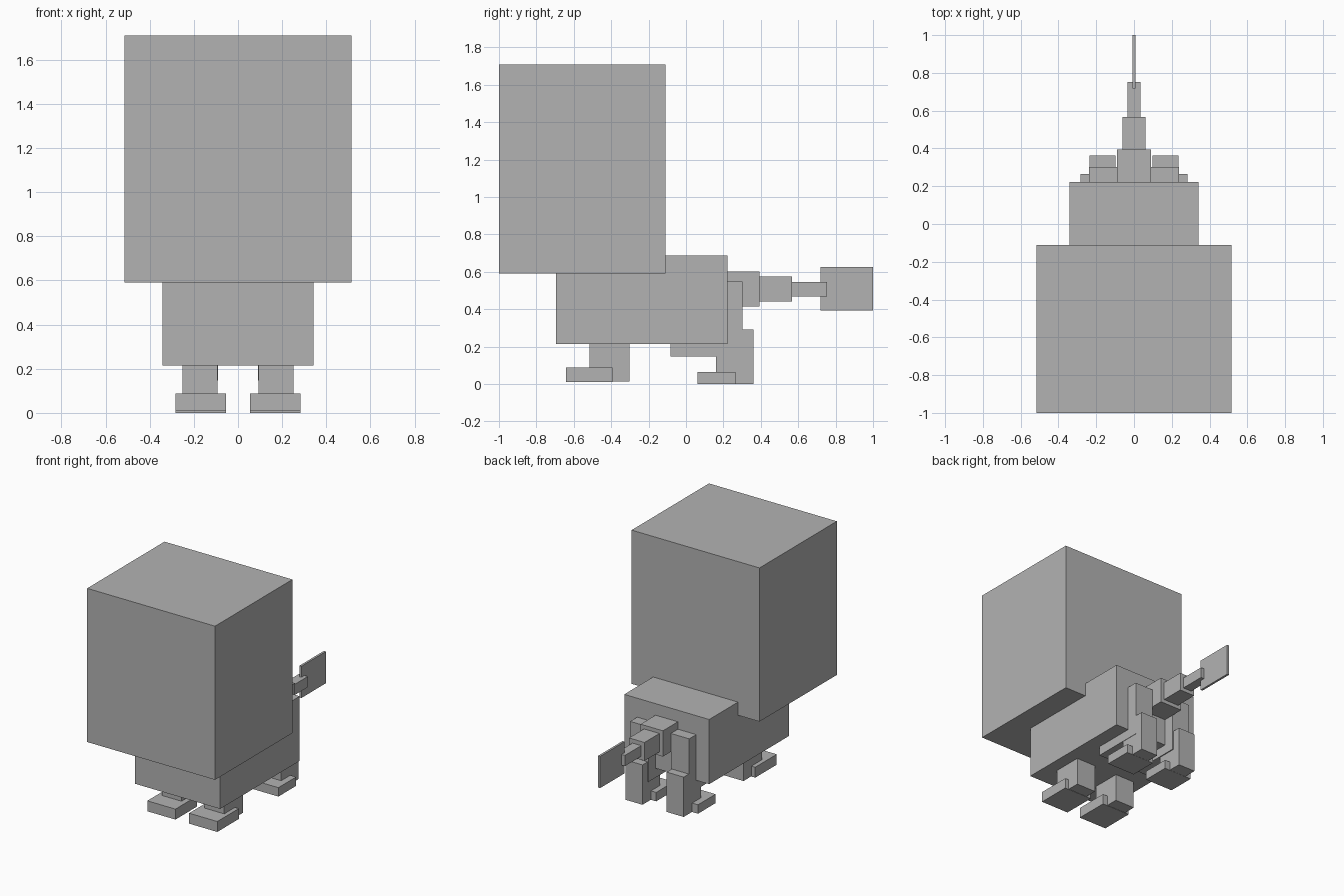
import bpy

default = bpy.data.objects.get("Cube")
if default:
    bpy.data.objects.remove(default, do_unlink=True)

# Single flat grey
GREY = (0.45, 0.45, 0.45, 1.0)
grey = bpy.data.materials.new("plain grey")
grey.use_nodes = True
grey.diffuse_color = GREY
bsdf = next(n for n in grey.node_tree.nodes if n.type == 'BSDF_PRINCIPLED')
bsdf.inputs["Base Color"].default_value = GREY


def box(name, xs, ys, zs):
    """Axis-aligned block spanning the given ranges."""
    spans = (xs, ys, zs)
    centre = [(a + b) / 2 for a, b in spans]
    bpy.ops.mesh.primitive_cube_add(size=1, location=centre)
    obj = bpy.context.object
    obj.name = obj.data.name = name
    obj.scale = [b - a for a, b in spans]
    bpy.ops.object.transform_apply(location=False, rotation=False, scale=True)
    obj.data.materials.append(grey)
    return obj


def centred(name, half_width, ys, zs):
    return box(name, (-half_width, half_width), ys, zs)


def pair(name, xs, ys, zs):
    """Left block and its mirror image on the right."""
    box("left_" + name, xs, ys, zs)
    box("right_" + name, (-xs[1], -xs[0]), ys, zs)


# Head and body
centred("head", 0.515, (-1.0, -0.11), (0.59, 1.709))
centred("body", 0.342, (-0.694, 0.222), (0.215, 0.686))

# Tapering tail with a thin upright fin
centred("tail_base", 0.09, (0.20, 0.394), (0.414, 0.602))
centred("tail_middle", 0.062, (0.38, 0.566), (0.441, 0.575))
centred("tail_end", 0.035, (0.55, 0.753), (0.467, 0.545))
centred("tail_fin", 0.008, (0.718, 1.0), (0.394, 0.625))

# Front legs
pair("front_leg", (0.093, 0.251), (-0.517, -0.303), (0.013, 0.25))
pair("front_foot", (0.055, 0.282), (-0.641, -0.394), (0.011, 0.087))

# Hind legs
pair("hind_thigh", (0.09, 0.238), (-0.083, 0.303), (0.147, 0.548))
pair("hind_shin", (0.097, 0.235), (0.161, 0.362), (0.001, 0.291))
pair("hind_foot", (0.055, 0.282), (0.062, 0.265), (0.0, 0.065))
